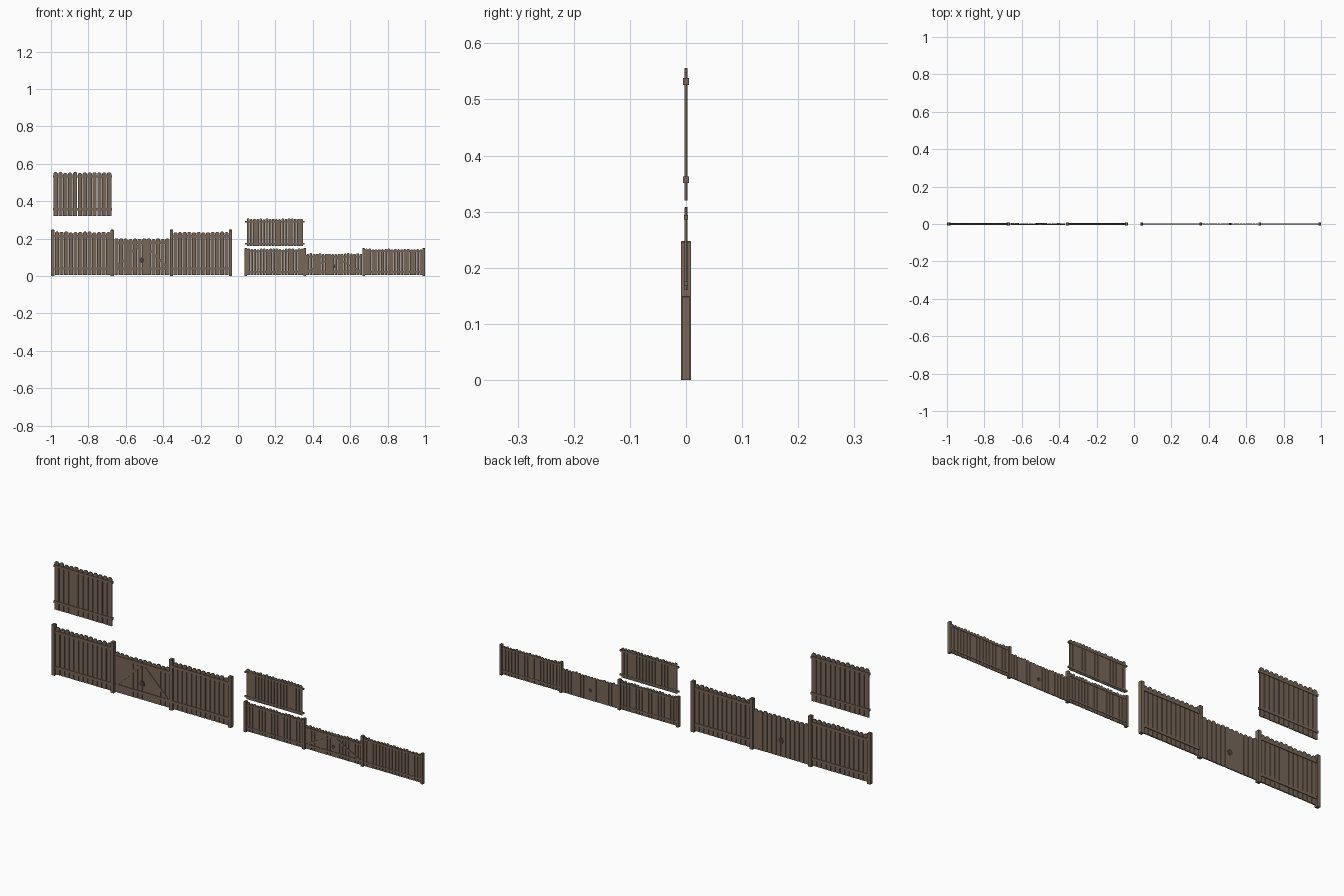
import bpy, bmesh, math, random
from mathutils import Matrix, Vector

if "Cube" in bpy.data.objects:
    bpy.data.objects.remove(bpy.data.objects["Cube"])
random.seed(4)


def material(name, col):
    m = bpy.data.materials.new(name)
    m.diffuse_color = (*col, 1)
    m.use_nodes = True
    m.node_tree.nodes["Principled BSDF"].inputs["Base Color"].default_value = m.diffuse_color
    return m


wood = material("weathered wood", (0.185, 0.135, 0.10))
iron = material("dark iron", (0.06, 0.052, 0.045))


def finish(name, bm, mat=wood):
    bmesh.ops.recalc_face_normals(bm, faces=bm.faces)
    me = bpy.data.meshes.new(name)
    bm.to_mesh(me)
    bm.free()
    me.materials.append(mat)
    ob = bpy.data.objects.new(name, me)
    bpy.context.collection.objects.link(ob)
    return ob


def prism(bm, outline, y0, y1):
    """Extrude an x-z outline from y0 to y1."""
    f = bm.faces.new([bm.verts.new((x, y0, z)) for x, z in outline])
    ext = bmesh.ops.extrude_face_region(bm, geom=[f])
    vs = [g for g in ext["geom"] if isinstance(g, bmesh.types.BMVert)]
    bmesh.ops.translate(bm, verts=vs, vec=(0, y1 - y0, 0))


def box(bm, x0, x1, y0, y1, z0, z1):
    prism(bm, [(x0, z0), (x1, z0), (x1, z1), (x0, z1)], y0, y1)


def beam(bm, a, b, w, y0, y1):
    """Diagonal board between two x-z points."""
    a, b = Vector(a), Vector(b)
    d = (b - a).normalized() * w / 2
    n = Vector((-d.y, d.x))
    prism(bm, [a - n, b - n, b + n, a + n], y0, y1)


def pickets(name, x0, x1, z0, z1, count, y0, y1, gap):
    """Row of boards with clipped, slightly uneven tops."""
    bm = bmesh.new()
    pitch = (x1 - x0) / count
    w = pitch - gap
    for i in range(count):
        a = x0 + pitch * i + gap / 2
        t = z1 - random.uniform(0, 0.005)
        c = w * 0.28
        j = random.uniform(-0.0005, 0.0005)
        prism(bm, [(a, z0), (a + w, z0), (a + w, t - c), (a + w - c, t),
                   (a + c, t), (a, t - c)], y0 + j, y1 + j)
    finish(name, bm)


def rails(name, x0, x1, heights, h, y0, y1):
    bm = bmesh.new()
    for z in heights:
        box(bm, x0, x1, y0, y1, z - h / 2, z + h / 2)
    finish(name, bm)


def post(name, x, w, d, h):
    """Square post with a slightly chamfered head."""
    bm = bmesh.new()
    box(bm, x - w / 2, x + w / 2, -d, d, 0, h)
    top = [e for e in bm.edges if all(v.co.z > h - 1e-5 for v in e.verts)]
    bmesh.ops.bevel(bm, geom=top, offset=0.002, segments=1, affect='EDGES')
    finish(name, bm)


def gate(name, x0, x1, z0, z1, count, d, gap, lo, hi, h):
    """Picket gate braced on its front, with a round latch both sides."""
    pickets(name + "_pickets", x0, x1, z0, z1, count, -d * 0.3, d * 0.8, gap)
    rails(name + "_rails", x0 + 0.003, x1 - 0.003, (lo, hi), h, -d, -d * 0.2)
    mid = (x0 + x1) / 2
    bm = bmesh.new()
    for xe, s in ((x0 + 0.012, -1), (x1 - 0.012, 1)):
        beam(bm, (xe, lo + h / 2), (mid + s * 0.008, hi - h / 2), h * 0.8, -d, -d * 0.2)
    finish(name + "_braces", bm)
    bm = bmesh.new()
    r = (z1 - z0) * 0.065
    zc = z0 + (z1 - z0) * 0.4
    ring = [(mid + r * math.cos(k * math.pi / 6), zc + r * 1.2 * math.sin(k * math.pi / 6))
            for k in range(12)]
    prism(bm, ring, -d * 1.05, d * 1.05)
    finish(name + "_latch", bm, iron)


# Tall fence: posts, two panels, gate, and a loose panel above
for i, x in enumerate((-0.990, -0.672, -0.356, -0.040)):
    post(f"tall_post_{i}", x, 0.017, 0.0092, 0.248)
for n, a, b in (("left", -0.981, -0.681), ("right", -0.347, -0.049)):
    pickets(f"tall_{n}_pickets", a, b, 0.006, 0.238, 12, -0.003, 0.003, 0.003)
    rails(f"tall_{n}_rails", a, b, (0.04, 0.212), 0.013, -0.0065, 0.0065)
gate("tall_gate", -0.662, -0.366, 0.006, 0.202, 12, 0.005, 0.002, 0.04, 0.178, 0.013)
pickets("tall_loose_pickets", -0.988, -0.676, 0.32, 0.556, 12, -0.0025, 0.0025, 0.003)
rails("tall_loose_rails", -0.990, -0.674, (0.357, 0.532), 0.012, -0.005, 0.005)

# Low fence: posts, two panels, gate, and a loose panel above
for i, x in enumerate((0.042, 0.357, 0.672, 0.993)):
    post(f"low_post_{i}", x, 0.012, 0.0075, 0.15)
for n, a, b in (("left", 0.048, 0.351), ("right", 0.678, 0.987)):
    pickets(f"low_{n}_pickets", a, b, 0.004, 0.147, 18, -0.002, 0.002, 0.002)
    rails(f"low_{n}_rails", a, b, (0.022, 0.132), 0.008, -0.0038, 0.0038)
gate("low_gate", 0.364, 0.665, 0.004, 0.122, 18, 0.004, 0.0015, 0.024, 0.103, 0.009)
pickets("low_loose_pickets", 0.046, 0.348, 0.16, 0.308, 18, -0.002, 0.002, 0.002)
rails("low_loose_rails", 0.038, 0.355, (0.172, 0.29), 0.008, -0.0035, 0.0035)
